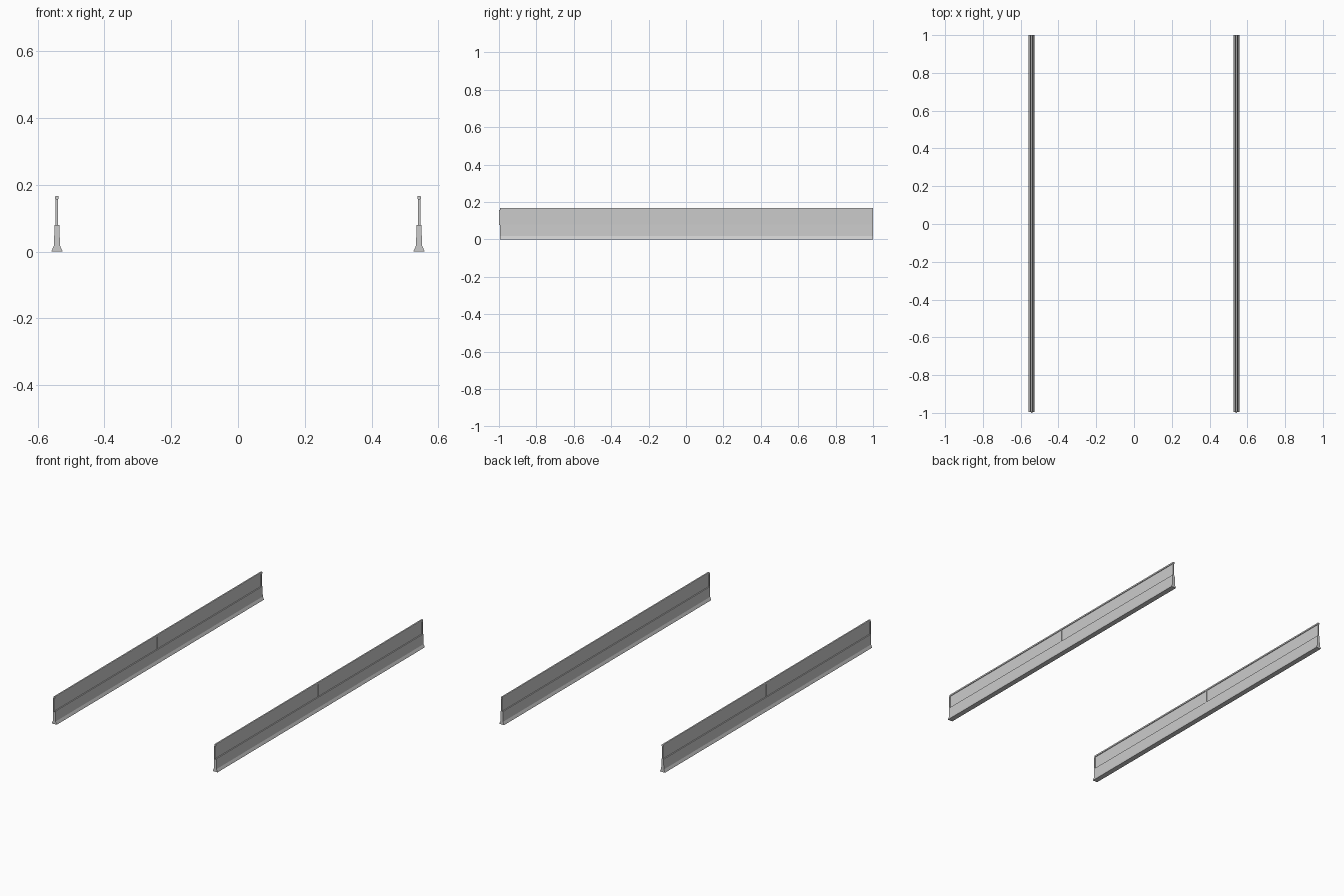
import bpy

if "Cube" in bpy.data.objects:
    bpy.data.objects.remove(bpy.data.objects["Cube"])

Y0, Y1 = -0.994, 1.0     # run of the wall
X_OFF = 0.542            # distance of each barrier from the centre line


def make(name, verts, faces):
    mesh = bpy.data.meshes.new(name)
    mesh.from_pydata(verts, [], faces)
    mesh.update()
    obj = bpy.data.objects.new(name, mesh)
    bpy.context.collection.objects.link(obj)
    return obj


def extrude(name, half, x, y0, y1):
    """Extrude a symmetric (half width, z) profile along y."""
    loop = half + [(-w, z) for w, z in reversed(half)]
    n = len(loop)
    verts = [(x + w, y, z) for y in (y0, y1) for w, z in loop]
    faces = [tuple(range(n)), tuple(range(2 * n - 1, n - 1, -1))]
    faces += [(i, i + n, (i + 1) % n + n, (i + 1) % n) for i in range(n)]
    return make(name, verts, faces)


def box(name, x, half_w, y0, y1, z0, z1):
    return extrude(name, [(half_w, z0), (half_w, z1)], x, y0, y1)


for side, s in (("left", -1), ("right", 1)):
    x = s * X_OFF
    # Wall with flared foot
    extrude(f"wall_{side}", [(0.016, 0), (0.016, 0.003), (0.0088, 0.018), (0.0075, 0.08)],
            x, Y0, Y1)
    # Thin screen above the wall
    box(f"screen_{side}", x, 0.0012, Y0, Y1 - 0.003, 0.078, 0.158)
    # Posts at both ends and in the middle
    for i, y in enumerate((-0.9945, -0.001, 0.9945)):
        box(f"post_{side}_{i + 1}", x, 0.0038, y - 0.0055, y + 0.0055, 0.078, 0.158)
    # Top rail with small chamfers
    extrude(f"top_rail_{side}", [(0.0052, 0.157), (0.0052, 0.165), (0.0042, 0.167)],
            x, Y0, Y1)
